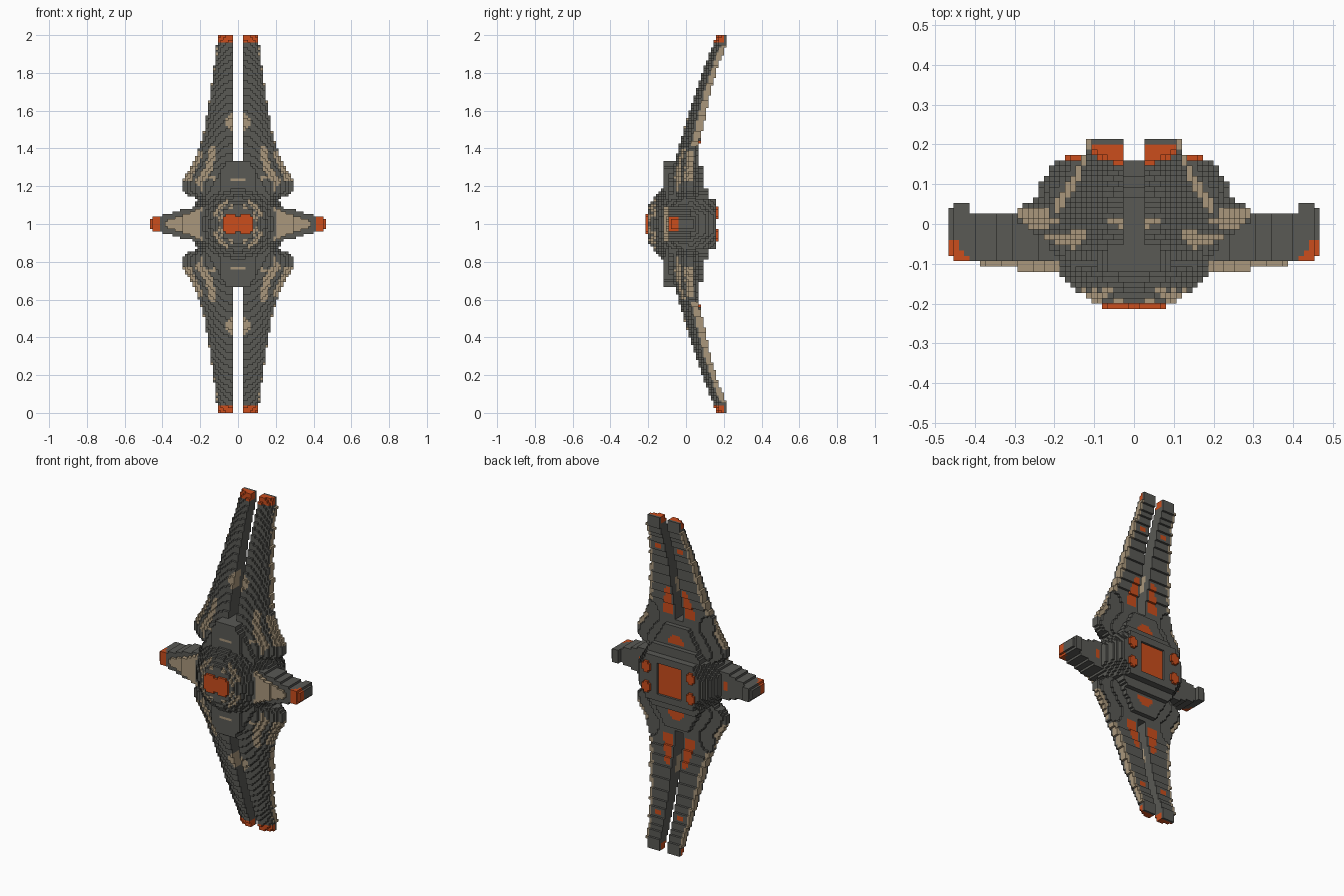
import bpy
import math

cube = bpy.data.objects.get("Cube")
if cube:
    bpy.data.objects.remove(cube, do_unlink=True)

V = 2 / 150                    # block size
GREY, TAN, ORANGE = 0, 1, 2


def make_material(name, rgb):
    m = bpy.data.materials.new(name)
    m.use_nodes = True
    col = (*rgb, 1)
    m.diffuse_color = col
    m.node_tree.nodes["Principled BSDF"].inputs["Base Color"].default_value = col
    return m


MATS = [make_material("dark grey", (0.10, 0.10, 0.09)),
        make_material("tan", (0.40, 0.31, 0.20)),
        make_material("burnt orange", (0.60, 0.075, 0.012))]


def lerp(table, t):
    """Piecewise linear lookup in a list of (t, value) pairs."""
    if t <= table[0][0]:
        return table[0][1]
    for (a, va), (b, vb) in zip(table, table[1:]):
        if t <= b:
            return va + (vb - va) * (t - a) / (b - a)
    return table[-1][1]


def seg_dist(px, py, a, b):
    dx, dy = b[0] - a[0], b[1] - a[1]
    t = max(0, min(1, ((px - a[0]) * dx + (py - a[1]) * dy) / (dx * dx + dy * dy)))
    return math.hypot(px - a[0] - t * dx, py - a[1] - t * dy)


# Each part gives a colour for a point inside it, or None outside.
# x is the distance from the middle plane, w the distance above or below z = 1.

def front_lens(x, y, w):
    if y < -0.187 and (math.hypot(x - 0.04, w - 0.018) < 0.037 or (x < 0.04 and w < 0.042)):
        return ORANGE


BOSS = [(-0.2, 0.095), (-0.187, 0.115), (-0.165, 0.145), (-0.14, 0.17), (-0.11, 0.205)]


def front_boss(x, y, w):
    r = math.hypot(x, w)
    if not -0.2 < y < -0.1 or r > lerp(BOSS, y):
        return None
    ang = math.degrees(math.atan2(w, x))
    if 0.122 < r < 0.142 and 18 < ang < 66 and y < -0.15:
        return TAN
    if 0.09 < r < 0.107 and (8 < ang < 38 or 58 < ang < 75):
        return TAN
    return GREY


def rear_thrusters(x, y, w):
    if 0.14 < y < 0.174 and math.hypot(x - 0.147, w - 0.06) < 0.029:
        return ORANGE


HULL_X = [(-0.12, 0.20), (-0.04, 0.25), (0.03, 0.26), (0.1, 0.235), (0.16, 0.195)]


def hull(x, y, w):
    # wide middle block with a grille on the back
    if w < 0.135 and -0.12 < y < 0.16:
        if x < lerp(HULL_X, y) - 0.6 * max(0, w - 0.05):
            if x < 0.08 and w < 0.095:
                if y > 0.147:
                    return None
                return ORANGE if y > 0.13 else GREY
            return GREY
    # upper and lower plates
    if w < 0.34 and x < 0.175 - 0.6 * max(0, w - 0.14):
        back = 0.12 if w < 0.19 else (0.093 if w < 0.31 else 0.067)
        front = -0.12 if x < 0.09 else -0.095
        if front < y < back:
            if w > 0.205 and math.hypot(x, w - 0.205) < 0.05 and y > 0.07:
                return ORANGE
            if y < -0.1 and x < 0.04 and 0.22 < w < 0.24:
                return TAN
            return GREY


ARM_H = [(0.2, 0.095), (0.33, 0.067), (0.41, 0.043), (0.467, 0.038)]
PLATE_H = [(0.17, 0.10), (0.25, 0.06), (0.33, 0.035), (0.4, 0.012)]


def side_arms(x, y, w):
    # tan front plate
    if 0.165 < x < 0.39 and -0.12 < y < -0.093:
        if w < lerp(PLATE_H, x) and (y > -0.107 or x < 0.29):
            return TAN
    back = 0.053 if 0.413 < x < 0.453 else (0.04 if x > 0.413 else 0.027)
    h = lerp(ARM_H, x)
    if x > 0.18 and -0.093 < y < back and w < h:
        if x > 0.453 and (y < -0.08 or w > 0.03):
            return None
        if y < -0.04 and x - 0.7 * (y + 0.09) > 0.415:
            return ORANGE
        if 0.27 < x < 0.3 and y > 0.01 and w < 0.03:
            return ORANGE
        return GREY


WING_X = [(0.13, 0.20), (0.155, 0.275), (0.18, 0.295), (0.22, 0.295), (0.26, 0.275),
          (0.30, 0.25), (0.35, 0.225), (0.40, 0.205), (0.5, 0.18), (0.6, 0.162),
          (0.7, 0.147), (0.8, 0.133), (0.9, 0.118), (1, 0.107)]
WING_FRONT = [(0.13, -0.1), (0.28, -0.08), (0.36, -0.052), (0.52, -0.005),
              (0.68, 0.045), (0.81, 0.09), (0.91, 0.13), (1, 0.162)]
WING_BACK = [(0.13, 0.08), (0.3, 0.067), (0.39, 0.065), (0.55, 0.1),
             (0.70, 0.13), (0.84, 0.172), (0.94, 0.21), (1, 0.215)]
BAND = [(0.135, 0.39), (0.155, 0.30), (0.205, 0.22)]


def wings(x, y, w):
    if w < 0.13 or x < 2 * V:
        return None
    xo, yf, yb = lerp(WING_X, w), lerp(WING_FRONT, w), lerp(WING_BACK, w)
    u, d = (x - 2 * V) / (xo - 2 * V), yb - yf
    taper = lerp([(0.3, 0.62), (0.5, 0.5)], w)
    shave = lerp([(0.3, 0.2), (0.5, 0)], w)
    if u > 1 or y < yf + d * taper * u * u or y > yb - d * shave * u * u:
        return None
    # glowing tips and rear panels
    if w > 0.955 and y < 0.2:
        return ORANGE
    if 0.36 < w < 0.53 and 0.04 < x < 0.115 - 0.25 * (w - 0.36) and y > yb - 0.03:
        return ORANGE
    if 0.79 < w < 0.82 and 0.3 < u < 0.6 and y > yb - 0.02:
        return ORANGE
    # trim along the outer rear edge
    if 0.42 < w < 0.955 and u > 0.86 and y > yb - 0.42 * d:
        return TAN
    if 0.22 < w < 0.39 and u > 0.84 and -0.01 < y < 0.045:
        return TAN
    # front markings, around a plain oval
    if y < yf + 0.6 * d:
        oval = math.hypot((x - 0.148) / 0.042, (w - 0.185) / 0.055)
        if oval < 1:
            return GREY
        if oval < 1.35 and w > 0.17:
            return TAN
        if min(seg_dist(x, w, a, b) for a, b in zip(BAND, BAND[1:])) < 0.02:
            return TAN
        if x < 0.07 - 0.6 * abs(w - 0.54) and abs(w - 0.54) < 0.045:
            return TAN
    return GREY


PARTS = [("front_lens", front_lens), ("front_boss", front_boss),
         ("rear_thrusters", rear_thrusters), ("hull", hull),
         ("side_arms", side_arms), ("wings", wings)]

# Fill one quarter of the block grid; the first matching part owns a block
blocks = {}
for i in range(35):
    for j in range(-16, 16):
        for k in range(75):
            p = ((i + 0.5) * V, (j + 0.5) * V, (k + 0.5) * V)
            for name, shape in PARTS:
                c = shape(*p)
                if c is not None:
                    blocks[i, j, k] = (name, c)
                    break


def build_part(name):
    """Skin the exposed block sides of a part and mirror it left-right and up-down."""
    index, faces, colours = {}, [], []
    for cell, (owner, colour) in blocks.items():
        if owner != name:
            continue
        for a in range(3):
            b, c = (a + 1) % 3, (a + 2) % 3
            for side in (0, 1):
                n = list(cell)
                n[a] += 2 * side - 1
                if tuple(n) in blocks or (a != 1 and n[a] < 0):
                    continue
                quad = []
                for db, dc in ((0, 0), (1, 0), (1, 1), (0, 1)):
                    q = list(cell)
                    q[a] += side
                    q[b] += db
                    q[c] += dc
                    quad.append(index.setdefault(tuple(q), len(index)))
                faces.append(quad if side else quad[::-1])
                colours.append(colour)
    mesh = bpy.data.meshes.new(name)
    mesh.from_pydata([(x * V, y * V, z * V) for x, y, z in index], [], faces)
    for m in MATS:
        mesh.materials.append(m)
    for poly, colour in zip(mesh.polygons, colours):
        poly.material_index = colour
    ob = bpy.data.objects.new(name, mesh)
    ob.location.z = 1
    bpy.context.collection.objects.link(ob)
    mirror = ob.modifiers.new("Mirror", 'MIRROR')
    mirror.use_axis = (True, False, True)


for part_name, _ in PARTS:
    build_part(part_name)
